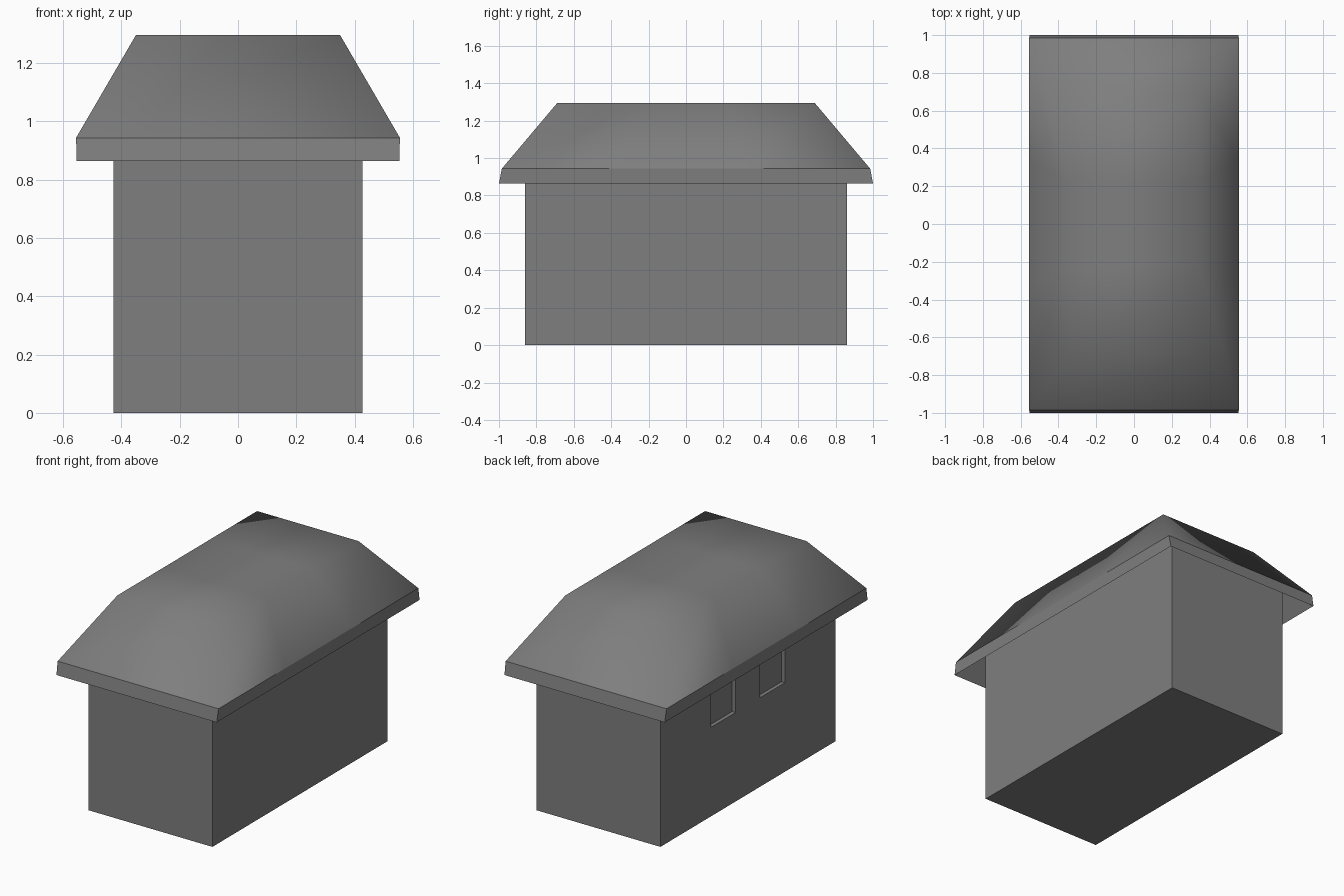
import bpy, bmesh
from mathutils import Vector

if "Cube" in bpy.data.objects:
    bpy.data.objects.remove(bpy.data.objects["Cube"])

grey = bpy.data.materials.new("dark_grey")
grey.diffuse_color = (0.21, 0.21, 0.21, 1)
grey.use_nodes = True
grey.node_tree.nodes["Principled BSDF"].inputs["Base Color"].default_value = grey.diffuse_color


def box(name, lo, hi):
    lo, hi = Vector(lo), Vector(hi)
    bpy.ops.mesh.primitive_cube_add(size=1, location=(lo + hi) / 2)
    ob = bpy.context.object
    ob.name = name
    ob.scale = hi - lo
    bpy.ops.object.transform_apply(location=True, rotation=False, scale=True)
    ob.data.materials.append(grey)
    return ob


# Walls, running up to the underside of the roof
walls = box("walls", (-0.427, -0.862, 0), (0.427, 0.862, 1.08))

# Two shallow recessed windows high on the left wall
for i, side in enumerate((-1, 1)):
    y = side * 0.243
    cutter = box(f"window_cutter_{i}", (-0.6, y - 0.122, 0.555), (-0.403, y + 0.122, 0.83))
    cutter.hide_render = True
    cutter.hide_set(True)
    mod = walls.modifiers.new(f"window_{i}", 'BOOLEAN')
    mod.operation = 'DIFFERENCE'
    mod.solver = 'EXACT'
    mod.object = cutter

# Roof: flat top, sloping sides, short fascia, then a sloped soffit
# running back up to the walls parallel to the roof
bm = bmesh.new()
bmesh.ops.create_grid(bm, x_segments=1, y_segments=3, size=0.5)
levels = [(0.35, 0.688, 1.295), (0.555, 0.985, 0.943),
          (0.553, 1.0, 0.863), (0.42, 0.81, 1.09)]
hx, hy, z = levels[0]
for v in bm.verts:
    v.co = (v.co.x * 2 * hx, v.co.y * 2 * hy, z)
for nx, ny, nz in levels[1:]:
    rim = [e for e in bm.edges if e.is_boundary]
    new = bmesh.ops.extrude_edge_only(bm, edges=rim)["geom"]
    for v in new:
        if isinstance(v, bmesh.types.BMVert):
            v.co = (v.co.x / hx * nx, v.co.y / hy * ny, nz)
    hx, hy = nx, ny
bmesh.ops.recalc_face_normals(bm, faces=bm.faces[:])
bm.normal_update()
if max(bm.faces, key=lambda f: f.calc_center_median().z).normal.z < 0:
    bmesh.ops.reverse_faces(bm, faces=bm.faces[:])
bm.normal_update()
for f in bm.faces:
    f.smooth = f.normal.z > 0.3  # fascia and soffit stay flat
mesh = bpy.data.meshes.new("roof")
bm.to_mesh(mesh)
bm.free()
mesh.materials.append(grey)
bpy.context.collection.objects.link(bpy.data.objects.new("roof", mesh))
